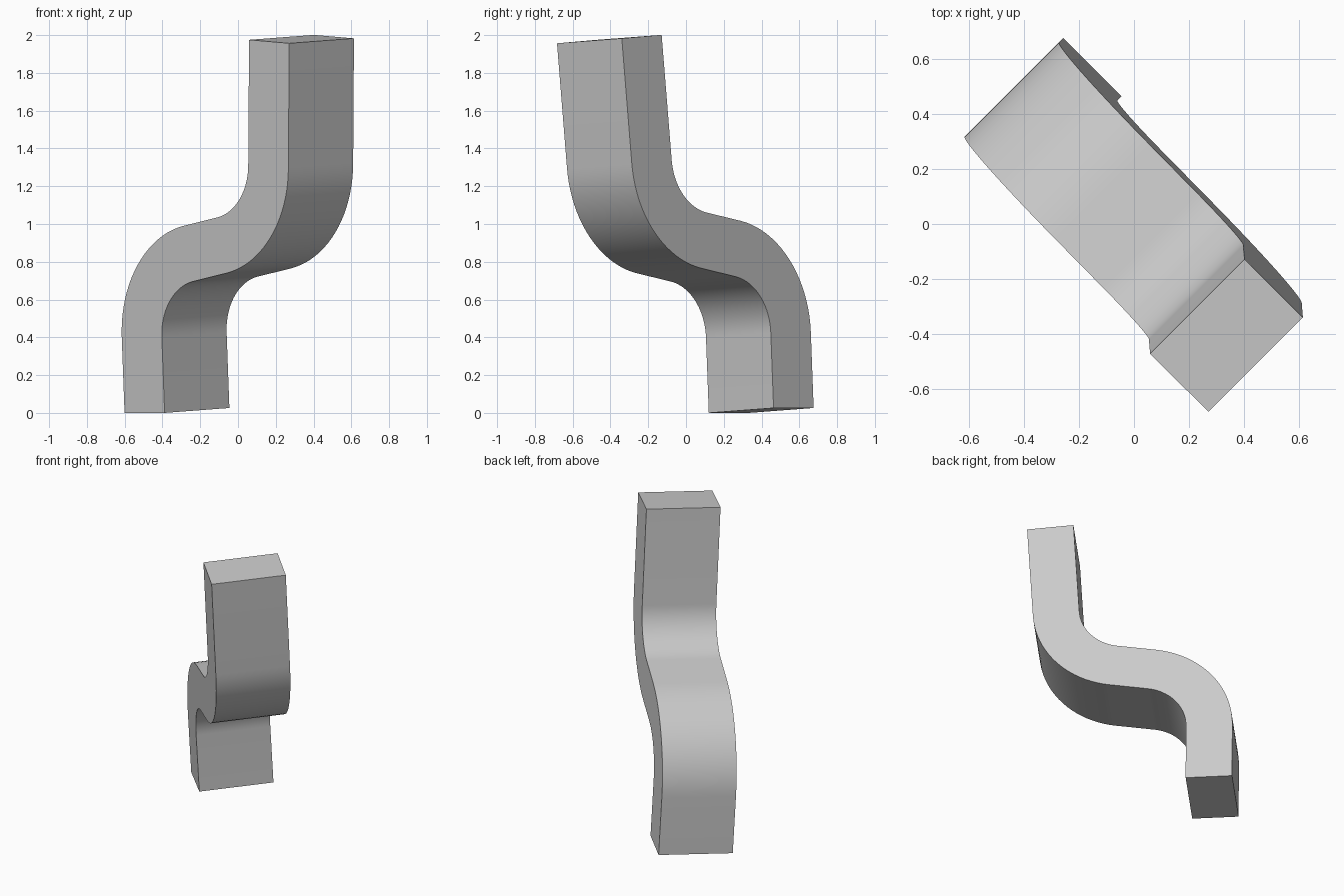
import bpy, bmesh
from math import sin, cos, radians, sqrt
from mathutils import Vector

cube = bpy.data.objects.get("Cube")
if cube:
    bpy.data.objects.remove(cube, do_unlink=True)

# Frame of the leaning profile plane: along, up and across the bar
ORIGIN = Vector((-0.134, -0.134, 0))
ALONG = Vector((1, -1, 0)) / sqrt(2)
UP = Vector((-0.0368, -0.0368, 1))
ACROSS = Vector((0.343, 0.343, 0.026))
INNER, OUTER, STEPS = 0.3, 0.6, 20


def bend(centre, start, end, left_radius, right_radius):
    """Pairs of left and right edge points swept around a bend."""
    pairs = []
    for i in range(STEPS + 1):
        a = radians(start + (end - start) * i / STEPS)
        d = Vector((cos(a), sin(a)))
        pairs.append((centre + d * left_radius, centre + d * right_radius))
    return pairs


# Profile: straight foot, two opposite bends, straight upper end
lean = radians(-3.5)
top_left = Vector((0.375, 1.975))
top_right = top_left + (OUTER - INNER) * Vector((cos(lean), sin(lean)))
sections = [(Vector((-0.66, 0)), Vector((-0.36, 0)))]
sections += bend(Vector((-0.06, 0.40)), 180, 100, OUTER, INNER)
sections += bend(Vector((0.035, 1.33)), -80, -3.5, INNER, OUTER)
sections.append((top_left, top_right))

# Loft the rectangular section along the profile
bm = bmesh.new()
rings = []
for left, right in sections:
    a, b = (ORIGIN + ALONG * p.x + UP * p.y for p in (left, right))
    rings.append([bm.verts.new(p) for p in (a, b, b + ACROSS, a + ACROSS)])
for low, high in zip(rings, rings[1:]):
    for i in range(4):
        j = (i + 1) % 4
        bm.faces.new((low[i], low[j], high[j], high[i]))
bm.faces.new(rings[0][::-1])
bm.faces.new(rings[-1])
bmesh.ops.recalc_face_normals(bm, faces=bm.faces)
mesh = bpy.data.meshes.new("bent_bar")
bm.to_mesh(mesh)
bm.free()

bar = bpy.data.objects.new("bent_bar", mesh)
bpy.context.collection.objects.link(bar)

# Plain grey finish
grey = bpy.data.materials.new("light_grey")
grey.use_nodes = True
colour = (0.6, 0.6, 0.6, 1)
grey.diffuse_color = colour
grey.node_tree.nodes["Principled BSDF"].inputs["Base Color"].default_value = colour
mesh.materials.append(grey)

bpy.ops.object.select_all(action="DESELECT")
bar.select_set(True)
bpy.context.view_layer.objects.active = bar
bpy.ops.object.shade_smooth_by_angle(angle=radians(30))
